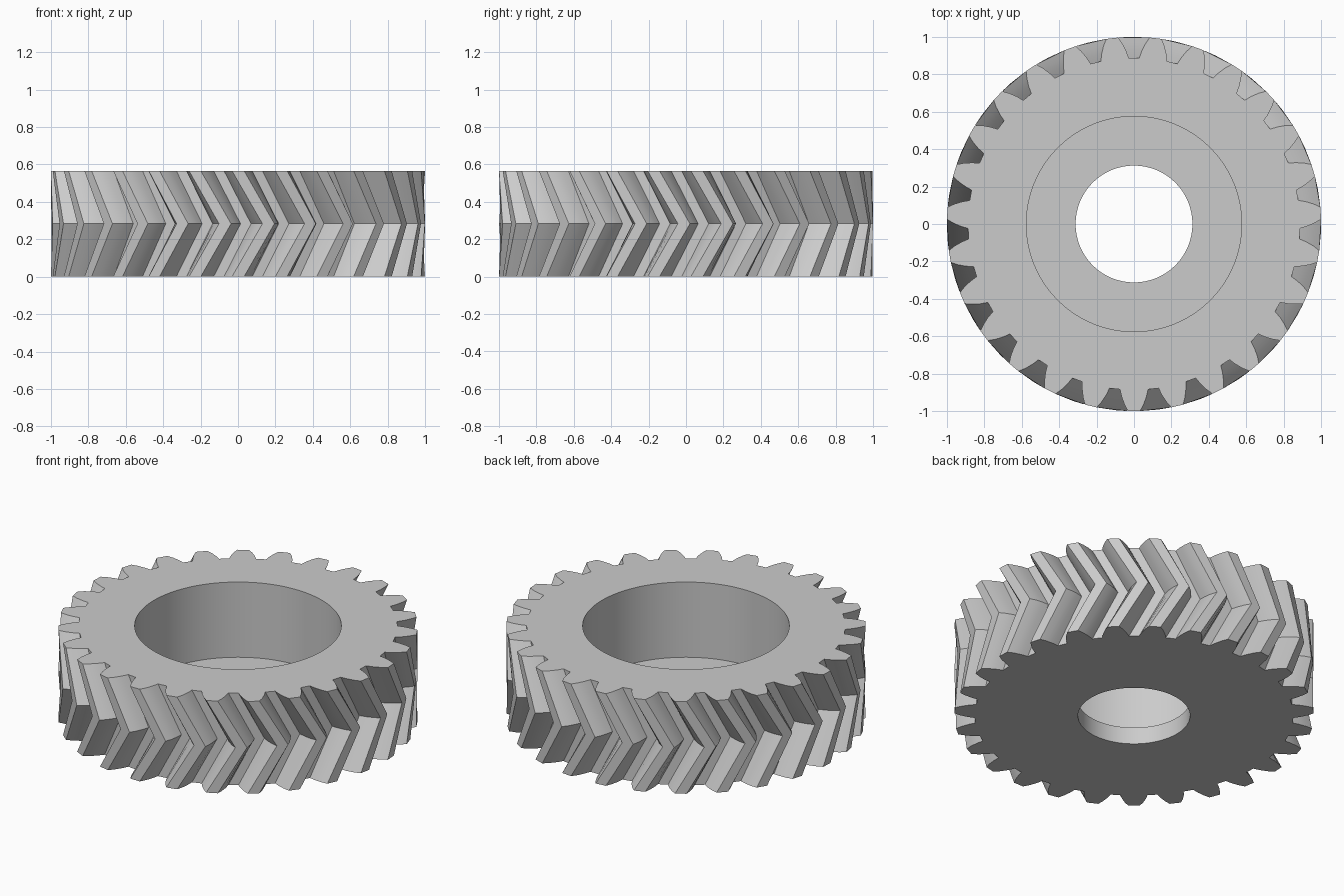
import bpy
import bmesh
from math import radians, cos, sin, tan, tau

cube = bpy.data.objects.get("Cube")
if cube:
    bpy.data.objects.remove(cube, do_unlink=True)

TEETH = 27
HEIGHT = 0.566
FLOOR = 0.104           # top of the web inside the recess
RECESS_R = 0.575
BORE_R = 0.312
TWIST = tan(radians(30)) * HEIGHT / 2   # herringbone sweep up to mid height

# One flank of a tooth, root to tip: (half angle in degrees, radius)
FLANK = [(4.85, 0.887), (4.1, 0.925), (3.05, 0.965), (1.85, 1.0)]
TOOTH = [(-a, r) for a, r in FLANK] + FLANK[::-1]
COUNT = TEETH * len(TOOTH)

mat = bpy.data.materials.new("plain_grey")
mat.use_nodes = True
grey = (0.6, 0.6, 0.6, 1.0)
mat.diffuse_color = grey
mat.node_tree.nodes["Principled BSDF"].inputs["Base Color"].default_value = grey

bm = bmesh.new()


def toothed_ring(z, turn):
    """Full gear outline at height z, turned about the axis."""
    ring = []
    for t in range(TEETH):
        centre = -tau / 4 + t * tau / TEETH + turn
        for a, r in TOOTH:
            ang = centre + radians(a)
            ring.append(bm.verts.new((r * cos(ang), r * sin(ang), z)))
    return ring


def round_ring(r, z):
    """Circle whose points line up with the gear outline."""
    start = -tau / 4 - tau / TEETH / 2
    angles = [start + (i + 0.5) * tau / COUNT for i in range(COUNT)]
    return [bm.verts.new((r * cos(a), r * sin(a), z)) for a in angles]


# Closed cross-section: teeth, top face, recess, web, bore, bottom face
rings = [
    toothed_ring(0, 0),
    toothed_ring(HEIGHT / 2, TWIST),
    toothed_ring(HEIGHT, 0),
    round_ring(RECESS_R, HEIGHT),
    round_ring(RECESS_R, FLOOR),
    round_ring(BORE_R, FLOOR),
    round_ring(BORE_R, 0),
]
for lower, upper in zip(rings, rings[1:] + rings[:1]):
    for i in range(COUNT):
        j = (i + 1) % COUNT
        bm.faces.new((lower[i], lower[j], upper[j], upper[i]))
bmesh.ops.recalc_face_normals(bm, faces=bm.faces)

mesh = bpy.data.meshes.new("herringbone_gear")
bm.to_mesh(mesh)
bm.free()
mesh.materials.append(mat)
gear = bpy.data.objects.new("herringbone_gear", mesh)
bpy.context.collection.objects.link(gear)

# Smooth bores and flanks, crisp edges
bpy.ops.object.select_all(action="DESELECT")
gear.select_set(True)
bpy.context.view_layer.objects.active = gear
bpy.ops.object.shade_smooth_by_angle(angle=radians(25))
